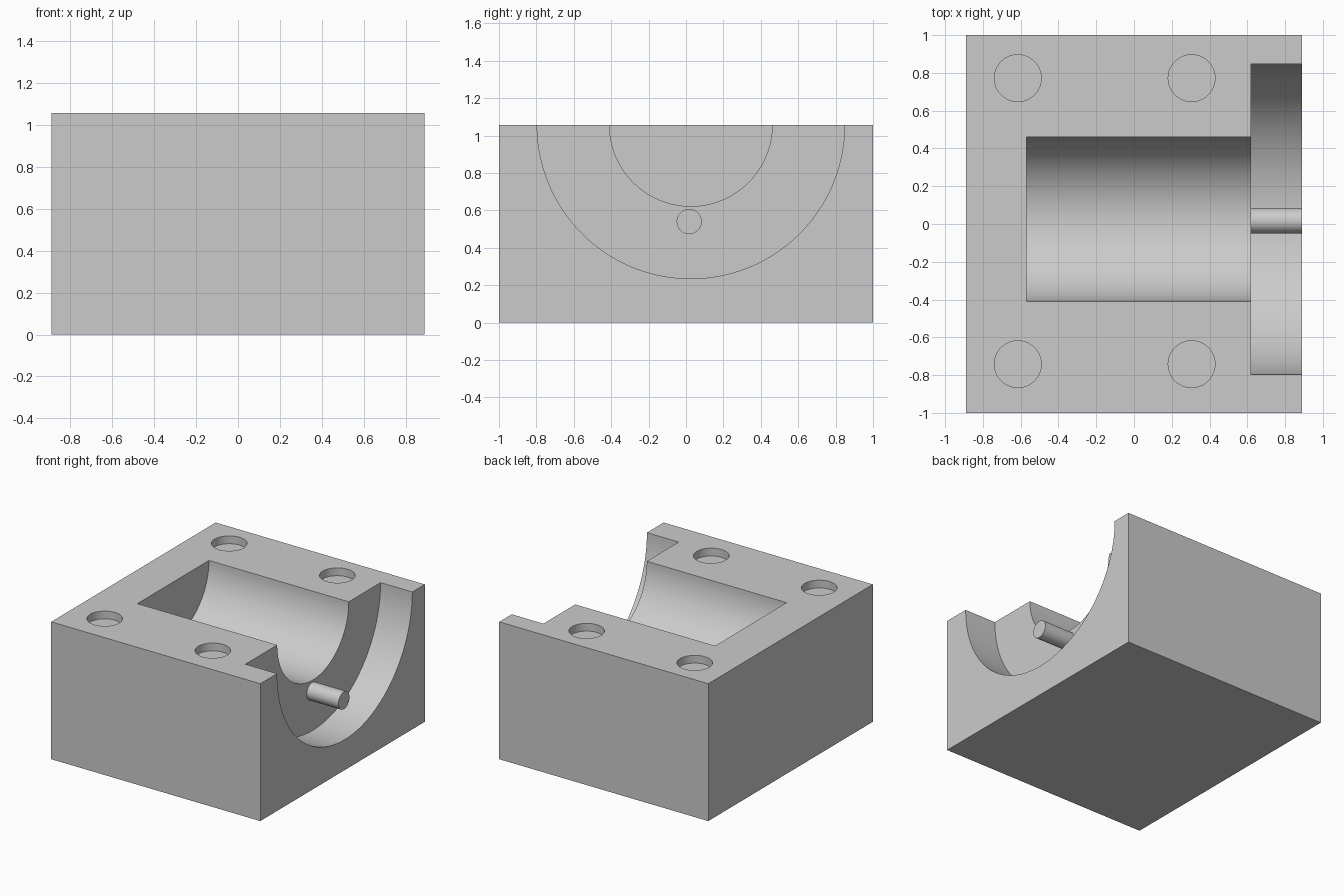
import bpy
from math import pi, radians
from mathutils import Matrix

default = bpy.data.objects.get("Cube")
if default:
    bpy.data.objects.remove(default, do_unlink=True)

WIDTH, DEPTH, HEIGHT = 1.78, 2.0, 1.057
BORE_Y = 0.026
STEP_X = 0.62          # inner face of the wide recess
END_X = WIDTH / 2

grey = bpy.data.materials.new("Plain grey")
grey.use_nodes = True
colour = (0.6, 0.6, 0.6, 1)
grey.diffuse_color = colour
grey.node_tree.nodes["Principled BSDF"].inputs["Base Color"].default_value = colour


def finish(name):
    obj = bpy.context.object
    obj.name = name
    obj.data.materials.append(grey)
    return obj


def cylinder(name, radius, start, end, axis, sides=96):
    """Cylinder between two points along x or z."""
    centre = [(a + b) / 2 for a, b in zip(start, end)]
    length = sum(abs(b - a) for a, b in zip(start, end))
    turn = (0, pi / 2, 0) if axis == "x" else (0, 0, 0)
    bpy.ops.mesh.primitive_cylinder_add(
        vertices=sides, radius=radius, depth=length, location=centre, rotation=turn)
    return finish(name)


def cut(target, cutter):
    mod = target.modifiers.new(cutter.name, "BOOLEAN")
    mod.operation = "DIFFERENCE"
    mod.solver = "EXACT"
    mod.object = cutter
    bpy.context.view_layer.objects.active = target
    bpy.ops.object.modifier_apply(modifier=mod.name)
    bpy.data.objects.remove(cutter, do_unlink=True)


def smooth(obj):
    bpy.ops.object.select_all(action="DESELECT")
    obj.select_set(True)
    bpy.context.view_layer.objects.active = obj
    bpy.ops.object.shade_smooth_by_angle(angle=radians(30))


# Solid housing block
bpy.ops.mesh.primitive_cube_add(size=1)
block = finish("housing_block")
block.data.transform(Matrix.Translation((0, 0, HEIGHT / 2))
                     @ Matrix.Diagonal((WIDTH, DEPTH, HEIGHT, 1)))

# Half-round bore and the wider recess at its open end
cut(block, cylinder("bore", 0.435, (-0.57, BORE_Y, HEIGHT),
                    (STEP_X + 0.1, BORE_Y, HEIGHT), "x", 128))
cut(block, cylinder("end_recess", 0.822, (STEP_X, BORE_Y, HEIGHT),
                    (END_X + 0.1, BORE_Y, HEIGHT), "x", 160))

# Shallow round sockets in the top face
for x in (-0.615, 0.305):
    for y in (-0.742, 0.772):
        cut(block, cylinder("socket", 0.124, (x, y, HEIGHT - 0.06),
                            (x, y, HEIGHT + 0.1), "z", 64))
smooth(block)

# Locating pin standing out of the recess wall
pin = cylinder("locating_pin", 0.067, (STEP_X - 0.02, 0.017, 0.54),
               (END_X, 0.017, 0.54), "x", 48)
smooth(pin)
